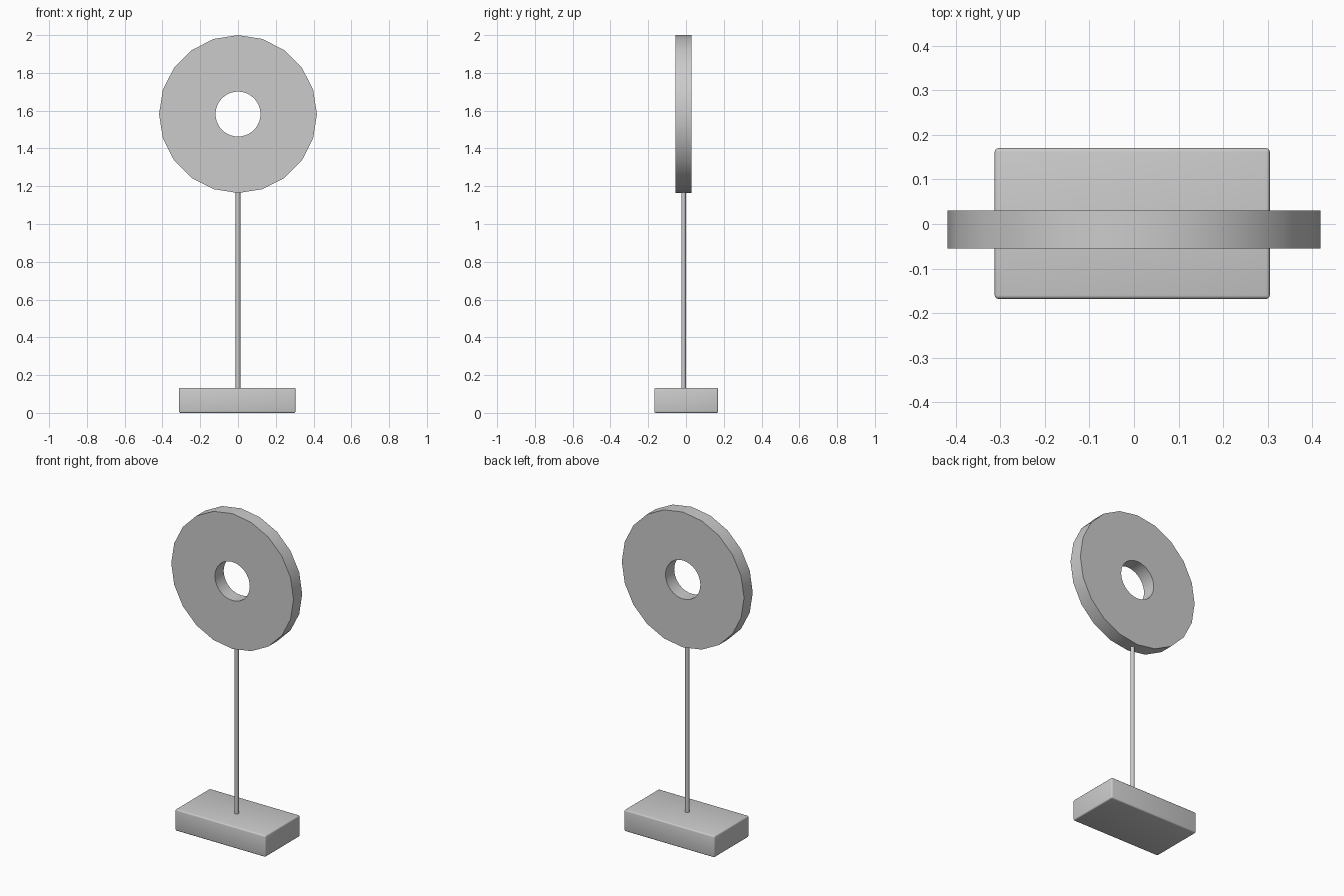
import bpy, bmesh
from math import pi, radians, sin, cos

cube = bpy.data.objects.get("Cube")
if cube:
    bpy.data.objects.remove(cube, do_unlink=True)

GREY = (0.6, 0.6, 0.6, 1)
mat = bpy.data.materials.new("light grey")
mat.use_nodes = True
mat.diffuse_color = GREY
mat.node_tree.nodes["Principled BSDF"].inputs["Base Color"].default_value = GREY


def finish(name, obj, angle):
    obj.name = obj.data.name = name
    obj.data.materials.append(mat)
    bpy.ops.object.select_all(action='DESELECT')
    obj.select_set(True)
    bpy.context.view_layer.objects.active = obj
    bpy.ops.object.shade_smooth_by_angle(angle=radians(angle))


def ring(bm, radius, sides, y, z):
    verts = [bm.verts.new((radius * sin(2 * pi * i / sides), y,
                           z + radius * cos(2 * pi * i / sides))) for i in range(sides)]
    return verts, [bm.edges.new((verts[i - 1], verts[i])) for i in range(sides)]


# Base block with softly rounded edges
bpy.ops.mesh.primitive_cube_add(size=1, location=(-0.004, 0.001, 0.066))
base = bpy.context.object
base.scale = (0.617, 0.338, 0.132)
bpy.ops.object.transform_apply(location=False, rotation=False, scale=True)
bevel = base.modifiers.new("rounded edges", 'BEVEL')
bevel.width = 0.008
bevel.segments = 3
bpy.ops.object.modifier_apply(modifier=bevel.name)
finish("base", base, 60)

# Thin rod
bpy.ops.mesh.primitive_cylinder_add(vertices=32, radius=0.012, depth=1.08,
                                    location=(0, -0.013, 0.64))
finish("rod", bpy.context.object, 30)

# Faceted disc with a round hole through it
Z, FRONT, BACK = 1.582, -0.055, 0.03
bm = bmesh.new()
sides = []
for y in (FRONT, BACK):
    outer, outer_edges = ring(bm, 0.418, 20, y, Z)
    inner, inner_edges = ring(bm, 0.119, 40, y, Z)
    bmesh.ops.triangle_fill(bm, use_beauty=True, edges=outer_edges + inner_edges)
    sides.append((outer, inner))
for front, back in zip(*sides):
    for i in range(len(front)):
        bm.faces.new((front[i - 1], front[i], back[i], back[i - 1]))
bmesh.ops.recalc_face_normals(bm, faces=bm.faces)
mesh = bpy.data.meshes.new("disc")
bm.to_mesh(mesh)
bm.free()
disc = bpy.data.objects.new("disc", mesh)
bpy.context.collection.objects.link(disc)
finish("disc", disc, 30)
